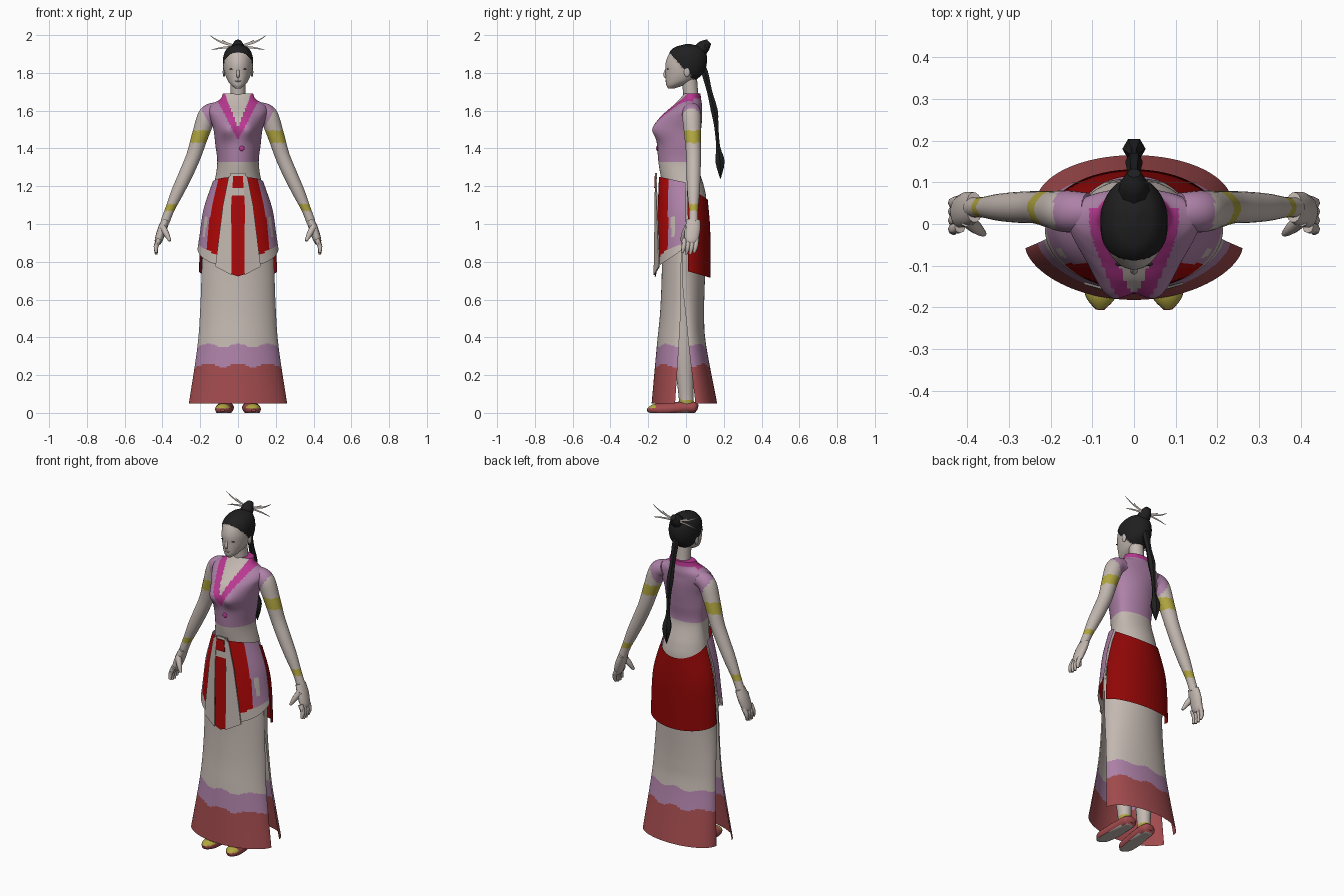
import bpy, bmesh, math
from mathutils import Vector

old = bpy.data.objects.get("Cube")
if old:
    bpy.data.objects.remove(old, do_unlink=True)


def material(name, *rgb):
    m = bpy.data.materials.new(name)
    m.use_nodes = True
    m.diffuse_color = (*rgb, 1)
    m.node_tree.nodes["Principled BSDF"].inputs["Base Color"].default_value = (*rgb, 1)
    return m


skin = material("pale_skin_and_cloth", .55, .48, .44)
lilac = material("lilac", .42, .22, .39)
magenta = material("magenta", .48, .04, .28)
red = material("deep_red", .43, .002, .002)
apron_red = material("dark_apron_red", .28, .002, .002)
salmon = material("salmon_red", .36, .07, .075)
gold = material("gold", .44, .38, .05)
black = material("black_hair", .014, .014, .014)
made = []


def finish(name, bm, paint):
    """Turn a bmesh into an object; paint is a material or a rule on face centres."""
    bmesh.ops.recalc_face_normals(bm, faces=bm.faces)
    mesh = bpy.data.meshes.new(name)
    for f in bm.faces:
        mat = paint(f.calc_center_median()) if callable(paint) else paint
        if mat.name not in mesh.materials:
            mesh.materials.append(mat)
        f.material_index = mesh.materials.find(mat.name)
    bm.to_mesh(mesh)
    bm.free()
    ob = bpy.data.objects.new(name, mesh)
    bpy.context.collection.objects.link(ob)
    made.append(ob)


def smooth(rows, steps):
    """Catmull-Rom interpolation of rows of numbers."""
    out = []
    for i in range(len(rows) - 1):
        a, b, c, d = (rows[max(i - 1, 0)], rows[i], rows[i + 1], rows[min(i + 2, len(rows) - 1)])
        for s in range(steps):
            t = s / steps
            out.append([q + .5 * t * (r - p + t * (2 * p - 5 * q + 4 * r - e + t * (3 * (q - r) + e - p)))
                        for p, q, r, e in zip(a, b, c, d)])
    return out + [list(rows[-1])]


def skin_rings(name, rings, paint, closed=True, move=None):
    """Bridge rings of points into a surface."""
    bm = bmesh.new()
    grid = [[bm.verts.new(move(Vector(p)) if move else p) for p in ring] for ring in rings]
    n = len(grid[0])
    for a, b in zip(grid, grid[1:]):
        for i in range(n if closed else n - 1):
            j = (i + 1) % n
            bm.faces.new((a[i], a[j], b[j], b[i]))
    if closed:
        bm.faces.new(grid[0])
        bm.faces.new(grid[-1])
    finish(name, bm, paint)


def body(name, rows, paint, steps, n, move):
    """Rows: height, half width, front, back, centre."""
    rings = []
    for z, w, front, back, mid in smooth(rows, steps):
        ring = []
        for k in range(n):
            a = math.tau * k / n
            c = math.cos(a)
            ring.append((w * math.sin(a), mid + c * (mid - back if c < 0 else front - mid), z))
        rings.append(ring)
    skin_rings(name, rings, paint, move=move)


def panel(name, rows, paint, steps=14, n=72, power=1):
    """Half-round cloth. Rows: edge height, middle height, half width, edge y, middle y."""
    rings = []
    for ze, zm, w, ye, ym in smooth(rows, steps):
        ring = []
        for k in range(n + 1):
            a = math.pi * (k / n - .5)
            c = max(math.cos(a), 0) ** power
            ring.append((w * math.sin(a), ye + (ym - ye) * c, ze + (zm - ze) * c))
        rings.append(ring)
    skin_rings(name, rings, paint, closed=False)


def tube(name, pts, paint, n=12, steps=5, flat=1, side=1, move=None):
    """Rounded limb through points x, y, z, radius; side=-1 mirrors it."""
    pts = smooth(pts, steps)
    rings = []
    for i, (x, y, z, r) in enumerate(pts):
        t = (Vector(pts[min(i + 1, len(pts) - 1)][:3]) - Vector(pts[max(i - 1, 0)][:3])).normalized()
        ref = Vector((1, 0, 0)) if abs(t.y) > .8 else Vector((0, 1, 0))
        u = ref.cross(t).normalized()
        v = t.cross(u) * flat
        ring = []
        for k in range(n):
            a = math.tau * k / n
            p = Vector((x, y, z)) + r * (math.cos(a) * u + math.sin(a) * v)
            ring.append((p.x * side, p.y, p.z))
        rings.append(ring)
    skin_rings(name, rings, paint, move=move)


def ball(name, at, size, paint):
    bm = bmesh.new()
    bmesh.ops.create_uvsphere(bm, u_segments=12, v_segments=8, radius=1)
    for v in bm.verts:
        v.co = Vector(at) + v.co * Vector(size)
    finish(name, bm, paint)


def plate(name, outline, y_top, y_low, paint, side=1):
    """Thin hanging strip from an x, z outline, bending back towards the hips."""
    bm = bmesh.new()
    zs = [z for x, z in outline]
    lean = (y_low - y_top) / (max(zs) - min(zs))
    f = bm.faces.new([bm.verts.new((x * side, y_top + (max(zs) - z) * lean + 2 * x * x, z)) for x, z in outline])
    ext = bmesh.ops.extrude_face_region(bm, geom=[f])
    for v in ext["geom"]:
        if isinstance(v, bmesh.types.BMVert):
            v.co.y += .006
    finish(name, bm, paint)


# Torso: bodice, crossed collar and bare midriff
def bodice_paint(c):
    x = abs(c.x)
    if c.z < 1.325:
        return skin
    if c.y < .01 and c.z > 1.51 + 2.6 * x:
        return skin
    if c.z > 1.665 or (c.y < .04 and c.z > 1.442 + 1.95 * x):
        return magenta
    return lilac


def bust(p):
    if p.y < 0:
        p.y -= .032 * math.exp(-((abs(p.x) - .06) / .045) ** 2 - ((p.z - 1.5) / .05) ** 2)
    return p


body("torso", [(1, .15, -.11, .1, 0), (1.12, .14, -.12, .108, 0), (1.2, .128, -.125, .095, 0),
               (1.32, .11, -.145, .06, 0),
               (1.42, .12, -.153, .07, 0), (1.5, .13, -.16, .08, 0), (1.56, .148, -.14, .085, .01),
               (1.6, .16, -.1, .085, .02), (1.63, .145, -.065, .085, .02), (1.66, .095, -.035, .08, .02),
               (1.69, .08, -.01, .077, .025)], bodice_paint, 14, 110, bust)
ball("bodice_button", (.02, -.152, 1.4), (.014, .006, .014), magenta)
tube("neck", [(0, .03, 1.62, .047), (0, .025, 1.69, .04), (0, .015, 1.79, .042)], skin, 20)


# Head, with the hair cap raised slightly above the face
def is_hair(p):
    return p.z > 1.9 - 1.15 * (p.y + .08)


def raise_hair(p):
    if is_hair(p):
        p.x *= 1.06
        p.y += .008 if p.y > 0 else -.003
    return p


body("head", [(1.718, .014, -.095, -.06, -.08), (1.735, .036, -.104, -.01, -.06), (1.76, .055, -.107, .04, -.03),
              (1.8, .07, -.108, .085, -.01), (1.85, .076, -.108, .102, 0), (1.9, .07, -.09, .1, 0),
              (1.935, .048, -.058, .075, .01), (1.952, .008, 0, .02, .01)],
     lambda c: black if is_hair(c) else skin, 9, 72, raise_hair)
tube("nose", [(0, -.1, 1.83, .005), (0, -.112, 1.79, .009), (0, -.103, 1.776, .006)], skin, 10)
ball("lips", (0, -.104, 1.757), (.016, .006, .005), skin)
for s, word in ((1, "left"), (-1, "right")):
    ball(word + "_eye", (.032 * s, -.096, 1.82), (.014, .005, .003), black)
    ball(word + "_ear", (.074 * s, .005, 1.805), (.007, .016, .027), skin)

# Hair bun, ponytail and flat hairpins
tube("hair_bun", [(0, .06, 1.9, .042), (0, .08, 1.925, .037), (0, .1, 1.945, .032), (0, .122, 1.965, .016)],
     black, 8, 3)
tube("ponytail", [(0, .085, 1.85, .012), (0, .1, 1.8, .02), (0, .125, 1.7, .016), (0, .15, 1.6, .021),
                  (0, .16, 1.52, .013), (0, .17, 1.41, .012), (0, .18, 1.33, .028), (0, .182, 1.24, .002)], black, 6, 3)
for s, word in ((1, "left"), (-1, "right")):
    for label, x, z in (("upper", .148, 1.997), ("middle", .085, 1.975), ("lower", .14, 1.922)):
        tube(f"{word}_{label}_hairpin", [(0, .1, 1.94, .006), (x * .6, .1, z * .4 + 1.94 * .6, .005),
                                         (x, .1, z, .001)], skin, 6, 3, .15, s)


# Arms with slanted cap sleeves, and hands
def arm_paint(c):
    if c.z > 1.6 + 1.9 * (abs(c.x) - .19):
        return lilac
    if 1.43 < c.z < 1.495 or 1.07 < c.z < 1.105:
        return gold
    return skin


for s, word in ((1, "left"), (-1, "right")):
    tube(word + "_arm", [(.11, .03, 1.6, .045), (.16, .03, 1.575, .05), (.2, .035, 1.47, .044),
                         (.235, .04, 1.36, .039), (.278, .04, 1.26, .037), (.32, .04, 1.17, .033),
                         (.36, .04, 1.08, .025), (.387, .04, 1.01, .024)], arm_paint, 28, 14, 1, s)
    tube(word + "_palm", [(.383, .04, 1.02, .021), (.402, .035, .97, .024), (.42, .028, .915, .021),
                          (.424, .025, .895, .014)], skin, 14, 4, 1.75, s)
    tube(word + "_thumb", [(.4, .01, .985, .018), (.378, -.01, .945, .015), (.36, -.024, .91, .007)],
         skin, 8, 3, 1, s)
    for k in range(4):
        y = .055 - .021 * k
        tube(f"{word}_finger_{k + 1}", [(.417, y, .92, .014), (.434, y - .004, .88, .0125),
                                        (.432, y - .012, .835 + .008 * abs(k - 1.5), .007)], skin, 8, 3, 1, s)


# Skirt: two panels with open side slits and wavy bands
def skirt_paint(c):
    wave = .009 * math.cos(c.x * 40)
    return salmon if c.z < .252 + wave else lilac if c.z < .357 + wave else skin


panel("skirt_front", [(1.22, 1.22, .125, -.01, -.132), (1, 1, .175, -.015, -.14), (.8, .8, .19, -.025, -.128),
                      (.55, .55, .2, -.028, -.136), (.35, .35, .215, -.038, -.155), (.05, .05, .26, -.058, -.182)],
      skirt_paint, 40, 72, 1.25)
panel("skirt_back", [(1.15, 1.1, .135, -.01, .1), (.9, .9, .185, -.02, .11), (.7, .7, .19, -.02, .1),
                     (.5, .5, .198, 0, .096), (.35, .35, .207, .015, .108), (.05, .05, .235, .05, .165)],
      skirt_paint, 40)


# Overskirt: hip panels in front, red apron behind
def hip_paint(c):
    if c.z < .77 + .58 * abs(c.x):
        return skin
    if c.y < -.095:
        return red
    return skin if -.08 < c.y < -.06 and .93 < c.z < 1.04 else lilac


panel("hip_panel", [(1.22, 1.25, .135, -.002, -.143), (1.08, 1.08, .182, 0, -.15),
                    (.95, .93, .202, 0, -.156), (.87, .77, .214, -.01, -.156)], hip_paint)
panel("back_apron", [(1.2, 1.13, .136, .005, .115), (1, .97, .192, .01, .128), (.75, .715, .207, .01, .131)],
      apron_red)

# Hanging sash in front
plate("sash_centre", [(-.036, 1.15), (.036, 1.15), (.036, .735), (0, .722), (-.036, .735)], -.162, -.166, red)
plate("sash_knot", [(-.04, 1.27), (.04, 1.27), (.04, 1.15), (-.04, 1.15)], -.162, -.166, skin)
plate("sash_knot_inset", [(-.025, 1.255), (.025, 1.255), (.03, 1.19), (-.03, 1.19)], -.168, -.17, red)
for s, word in ((1, "left"), (-1, "right")):
    plate(word + "_sash", [(.025, 1.27), (.05, 1.25), (.08, 1.1), (.12, .775), (.035, .73), (.036, 1.1)],
          -.166, -.174, skin, s)


# Legs and slippers
def to_ground(p):
    p.z = max(p.z, 0)
    return p


def shoe_paint(c):
    if c.z < .004:
        return skin
    return gold if c.y < -.16 and c.z > .024 else salmon


for s, word in ((1, "left"), (-1, "right")):
    tube(word + "_leg", [(.085, -.01, 1, .07), (.085, -.01, .75, .065), (.08, -.01, .5, .052),
                         (.075, -.008, .3, .048), (.068, 0, .1, .036), (.068, .005, .03, .034)],
         lambda c: gold if .05 < c.z < .07 else skin, 16, 10, 1.12, s)
    tube(word + "_slipper", [(.065, .062, .025, .012), (.065, .045, .028, .03), (.068, -.02, .026, .034),
                             (.075, -.1, .02, .034), (.08, -.17, .018, .028), (.082, -.205, .014, .008)],
         shoe_paint, 20, 7, 1.35, s, to_ground)

# Smooth shading with sharp creases kept
bpy.ops.object.select_all(action='DESELECT')
for ob in made:
    ob.select_set(True)
bpy.context.view_layer.objects.active = made[0]
bpy.ops.object.shade_smooth_by_angle(angle=math.radians(45))
